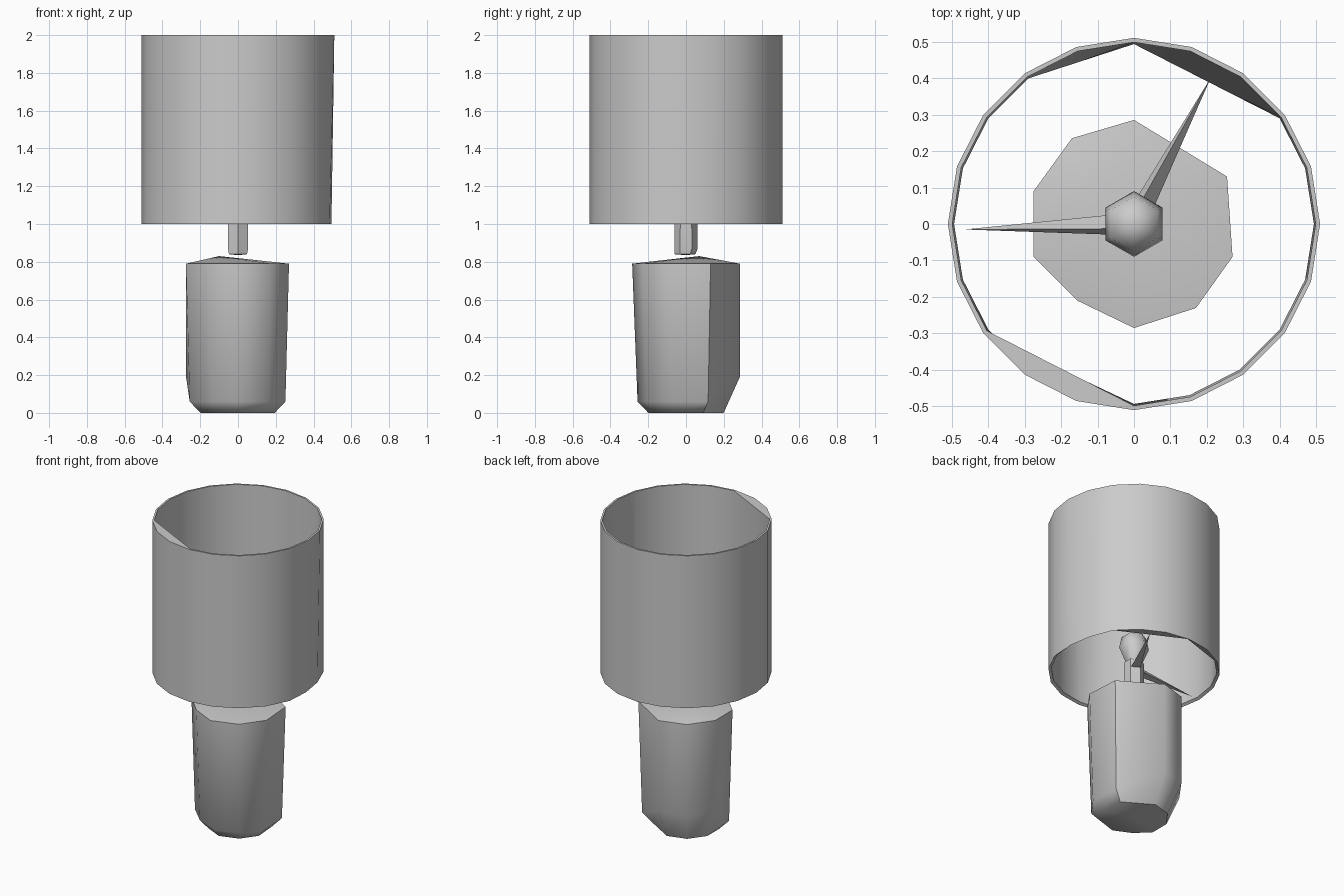
import bpy
import math
from mathutils import Vector

cube = bpy.data.objects.get("Cube")
if cube:
    bpy.data.objects.remove(cube)

grey = bpy.data.materials.new("plain grey")
grey.use_nodes = True
grey.diffuse_color = (0.6, 0.6, 0.6, 1)
grey.node_tree.nodes["Principled BSDF"].inputs["Base Color"].default_value = (0.6, 0.6, 0.6, 1)


def loft(name, rings, cap_start=None, cap_end=None, closed=False, angle=40):
    """Skin equal-length rings; caps are apex points fanned to the end rings."""
    n = len(rings[0])
    verts = [tuple(p) for ring in rings for p in ring]
    pairs = [(k, k + 1) for k in range(len(rings) - 1)]
    if closed:
        pairs.append((len(rings) - 1, 0))
    faces = [(a * n + i, a * n + (i + 1) % n, b * n + (i + 1) % n, b * n + i)
             for a, b in pairs for i in range(n)]
    if cap_start:
        verts.append(cap_start)
        faces += [((i + 1) % n, i, len(verts) - 1) for i in range(n)]
    if cap_end:
        verts.append(cap_end)
        last = (len(rings) - 1) * n
        faces += [(last + i, last + (i + 1) % n, len(verts) - 1) for i in range(n)]
    mesh = bpy.data.meshes.new(name)
    mesh.from_pydata(verts, [], faces)
    mesh.materials.append(grey)
    obj = bpy.data.objects.new(name, mesh)
    bpy.context.collection.objects.link(obj)
    bpy.ops.object.select_all(action='DESELECT')
    obj.select_set(True)
    bpy.context.view_layer.objects.active = obj
    bpy.ops.object.shade_smooth_by_angle(angle=math.radians(angle))
    return obj


def circle(r, z, n, start=0.0):
    return [(r * math.cos(start + math.tau * i / n),
             r * math.sin(start + math.tau * i / n), z) for i in range(n)]


# Base: uneven nine-sided body, higher chamfer at the back
outline = [(0.27, -0.09), (0.255, 0.13), (0, 0.285), (-0.17, 0.235), (-0.275, 0.09),
           (-0.275, -0.09), (-0.155, -0.21), (0, -0.285), (0.17, -0.23)]
top = [(x, y, 0.79) for x, y in outline]
shoulder = [(x, y, 0.19) if y > 0.05 and x < 0.1 else (x * 0.93, y * 0.9, 0.06)
            for x, y in outline]
foot = [(x * 0.72, y * 0.7, 0) for x, y in outline]
loft("base", [foot, shoulder, top], (0, 0, 0), (-0.1, 0.07, 0.83), angle=50)

# Shade: thin double wall, with a few flat chords on the inside
SIDES = 20


def chord_ring(r, z, spans):
    ring = []
    for i in range(SIDES):
        deg = 360 * i / SIDES
        rr = r
        for a, b in spans:
            if a < deg < b:
                rr = r * math.cos(math.radians((b - a) / 2)) / math.cos(math.radians(deg - (a + b) / 2))
        ring.append((rr * math.cos(math.radians(deg)), rr * math.sin(math.radians(deg)), z))
    return ring


outer_low = circle(0.51, 1, SIDES)
outer_low[:2] = [(x * 0.97, y * 0.97, z) for x, y, z in outer_low[:2]]
inner_low = chord_ring(0.493, 1.01, [(36, 90), (90, 126)])
inner_high = chord_ring(0.498, 2, [(216, 270)])
loft("shade", [outer_low, circle(0.51, 2, SIDES), inner_high, inner_low], closed=True)

# Socket and faceted bulb
socket_low = [(x, y - 0.005, z) for x, y, z in circle(0.055, 0.84, 6, math.pi / 6)]
loft("socket", [socket_low, circle(0.062, 0.87, 6, math.pi / 6),
                circle(0.06, 1.06, 6, math.pi / 6)], (0, 0, 0.835), (0, 0, 1.07))
loft("bulb", [circle(0.045, 1.05, 6, math.pi / 6), circle(0.09, 1.16, 6, math.pi / 6),
              circle(0.075, 1.23, 6, math.pi / 6)], (0, 0, 1.05), (0, 0, 1.28), angle=60)

# Spokes: slim spikes from the socket to the lower edge of the shade
for name, tip in (("right_spoke", (-0.465, -0.015, 1.01)), ("back_spoke", (0.21, 0.4, 1.01))):
    end = Vector(tip)
    along = Vector((end.x, end.y, 0)).normalized()
    side = Vector((-along.y, along.x, 0)) * 0.028
    centre = along * 0.05 + Vector((0, 0, 1.03))
    up = Vector((0, 0, 0.025))
    root = [centre + side - up, centre + side * 0.4 + up, centre - side - up]
    loft(name, [root], tuple(centre), tip, angle=30)
